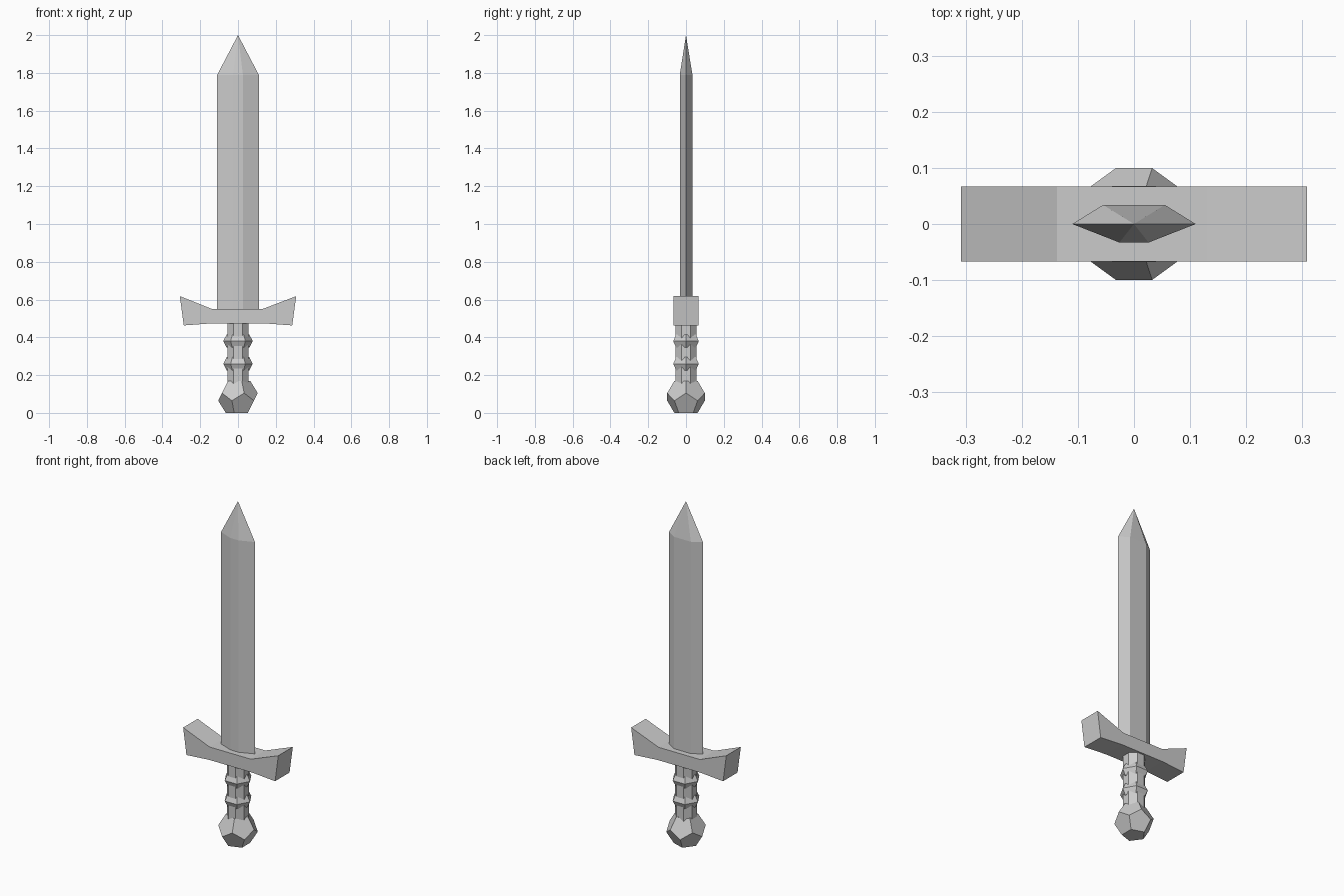
import bpy, bmesh
from math import cos, sin, pi

if "Cube" in bpy.data.objects:
    bpy.data.objects.remove(bpy.data.objects["Cube"])


def finish(name, bm):
    bmesh.ops.recalc_face_normals(bm, faces=bm.faces)
    mesh = bpy.data.meshes.new(name)
    bm.to_mesh(mesh)
    bm.free()
    obj = bpy.data.objects.new(name, mesh)
    bpy.context.collection.objects.link(obj)
    return obj


def ring(bm, r, z, n, turn=0.0):
    return [bm.verts.new((r * cos(turn + 2 * pi * i / n),
                          r * sin(turn + 2 * pi * i / n), z)) for i in range(n)]


def bridge(bm, a, b):
    for i in range(len(a)):
        j = (i + 1) % len(a)
        bm.faces.new((a[i], a[j], b[j], b[i]))


def lathe(name, profile, n, turn=0.0):
    bm = bmesh.new()
    rings = [ring(bm, r, z, n, turn) for r, z in profile]
    for a, b in zip(rings, rings[1:]):
        bridge(bm, a, b)
    bm.faces.new(rings[0])
    bm.faces.new(rings[-1])
    return finish(name, bm)


# Blade: six-sided section drawn to a point
bm = bmesh.new()
section = [(-0.11, 0), (-0.026, -0.033), (0.026, -0.033),
           (0.11, 0), (0.055, 0.034), (-0.055, 0.034)]
low, high = [[bm.verts.new((x, y, z)) for x, y in section] for z in (0.53, 1.79)]
bridge(bm, low, high)
bm.faces.new(low)
tip = bm.verts.new((0, 0, 2.0))
for i in range(6):
    bm.faces.new((high[i], high[(i + 1) % 6], tip))
finish("blade", bm)

# Crossguard: flared profile extruded through its depth
bm = bmesh.new()
profile = [(-0.308, 0.618), (-0.137, 0.55), (0.13, 0.55), (0.308, 0.618),
           (0.287, 0.463), (0.14, 0.474), (-0.14, 0.474), (-0.287, 0.463)]
front, back = [[bm.verts.new((x, y, z)) for x, z in profile] for y in (-0.067, 0.067)]
bridge(bm, front, back)
bm.faces.new(front)
bm.faces.new(back)
finish("crossguard", bm)

# Grip: octagonal shaft with two hexagonal collars
lathe("grip", [(0.061, 0.15), (0.061, 0.49)], 8, pi / 8)
for i, z in enumerate((0.26, 0.38)):
    lathe(f"grip_collar_{i + 1}",
          [(0.06, z - 0.035), (0.078, z), (0.06, z + 0.035)], 6)

# Pommel: regular dodecahedron resting on one face
bm = bmesh.new()
bottom = ring(bm, 0.0647, 0.0, 5, pi)
lower = ring(bm, 0.1047, 0.0647, 5, pi)
upper = ring(bm, 0.1047, 0.1047, 5, 0)
top = ring(bm, 0.0647, 0.1694, 5, 0)
bm.faces.new(bottom)
bm.faces.new(top)
for i in range(5):
    j = (i + 1) % 5
    # upper vertex halfway between lower i and j, and the reverse
    bm.faces.new((bottom[i], bottom[j], lower[j], upper[(i + 3) % 5], lower[i]))
    bm.faces.new((top[i], top[j], upper[j], lower[(i + 3) % 5], upper[i]))
finish("pommel", bm)
